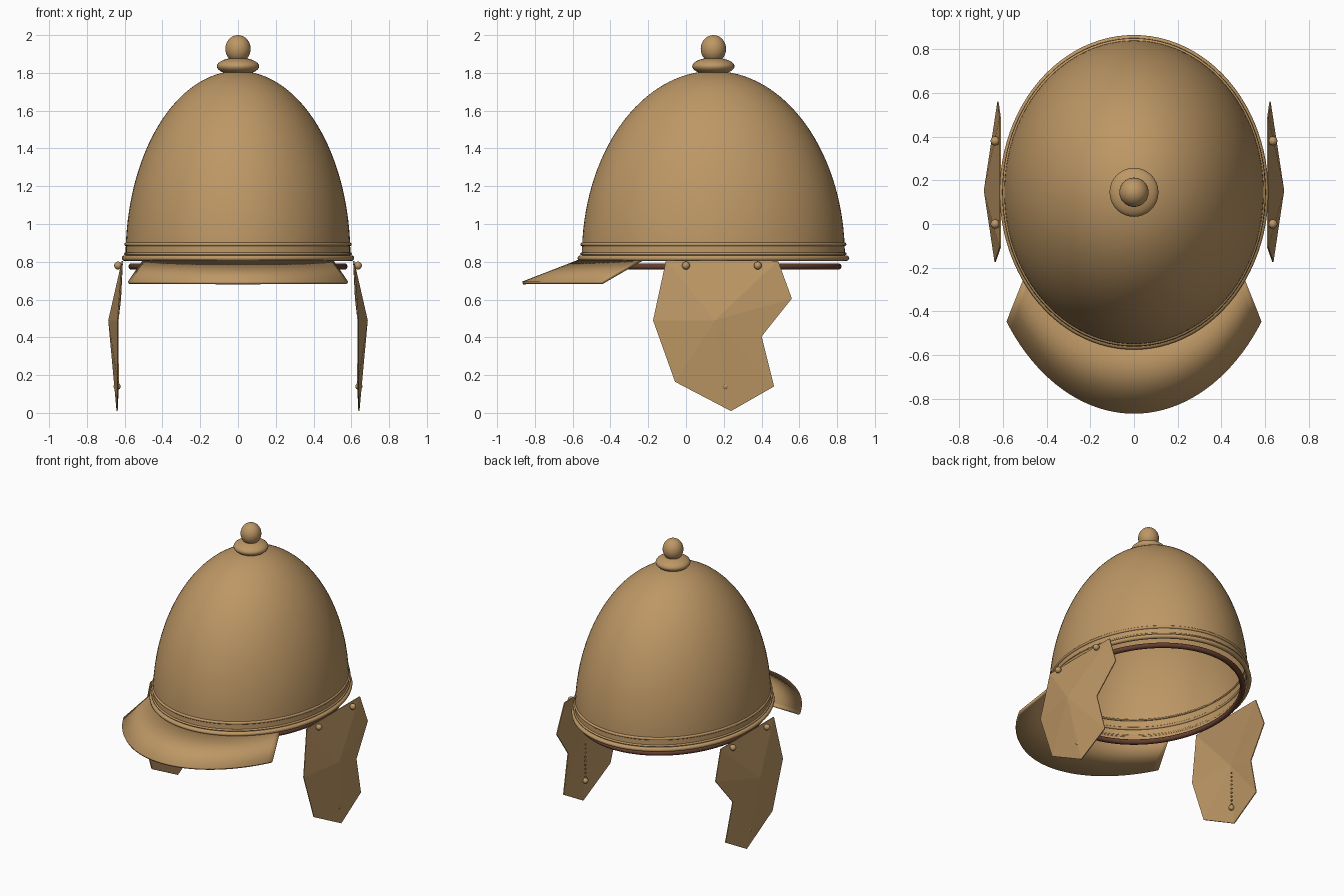
import bpy, bmesh
from math import sin, cos, pi, radians

if "Cube" in bpy.data.objects:
    bpy.data.objects.remove(bpy.data.objects["Cube"])

CY = 0.145      # centre of the bowl front to back
OVAL = 1.17     # bowl length over width


def material(name, colour):
    m = bpy.data.materials.new(name)
    m.use_nodes = True
    m.diffuse_color = (*colour, 1)
    m.node_tree.nodes["Principled BSDF"].inputs["Base Color"].default_value = (*colour, 1)
    return m


bronze = material("bronze", (0.51, 0.31, 0.13))
leather = material("dark leather", (0.13, 0.05, 0.03))


def finish(obj, name, mat=bronze, smooth=True):
    obj.name = name
    obj.data.materials.append(mat)
    if smooth:
        bpy.ops.object.select_all(action="DESELECT")
        obj.select_set(True)
        bpy.context.view_layer.objects.active = obj
        bpy.ops.object.shade_smooth_by_angle(angle=radians(35))
    return obj


def mesh_object(name, verts, faces, thickness, offset=-1, smooth=True):
    mesh = bpy.data.meshes.new(name)
    mesh.from_pydata(verts, [], faces)
    bm = bmesh.new()
    bm.from_mesh(mesh)
    bmesh.ops.recalc_face_normals(bm, faces=bm.faces)
    bm.to_mesh(mesh)
    bm.free()
    obj = bpy.data.objects.new(name, mesh)
    bpy.context.collection.objects.link(obj)
    mod = obj.modifiers.new("thickness", "SOLIDIFY")
    mod.thickness, mod.offset = thickness, offset
    return finish(obj, name, smooth=smooth)


def ring(name, z, major, minor, mat=bronze, tall=1):
    bpy.ops.mesh.primitive_torus_add(major_segments=96, minor_segments=12, location=(0, CY, z),
                                     major_radius=major, minor_radius=minor)
    obj = bpy.context.object
    obj.scale = (1, OVAL, tall)
    return finish(obj, name, mat)


def ball(name, loc, radius, tall=1, segments=16):
    bpy.ops.mesh.primitive_uv_sphere_add(segments=segments, ring_count=segments // 2,
                                         radius=radius, location=loc)
    obj = bpy.context.object
    obj.scale.z = tall
    return finish(obj, name)


# Bowl: half ellipsoid above a short straight skirt, open below
SEG, ROWS = 96, 32
profile = [(0.597, 0.81)]
for i in range(ROWS):
    a = i / ROWS * pi / 2
    profile.append((0.595 * cos(a), 0.83 + 0.98 * sin(a)))
verts = [(r * cos(2 * pi * s / SEG), CY + OVAL * r * sin(2 * pi * s / SEG), z)
         for r, z in profile for s in range(SEG)]
faces = [(k * SEG + s, k * SEG + (s + 1) % SEG, (k + 1) * SEG + (s + 1) % SEG, (k + 1) * SEG + s)
         for k in range(ROWS) for s in range(SEG)]
apex = len(verts)
verts.append((0, CY, 1.81))
faces += [(ROWS * SEG + s, ROWS * SEG + (s + 1) % SEG, apex) for s in range(SEG)]
mesh_object("bowl", verts, faces, 0.004)

# Rim, raised bands and inner leather lining
ring("rim", 0.819, 0.600, 0.015)
ring("lower_band", 0.842, 0.596, 0.007)
ring("upper_band", 0.892, 0.592, 0.010)
ring("fine_band", 0.95, 0.5845, 0.006)
ring("leather_lining", 0.775, 0.563, 0.017, leather)

# Finial on the crown
ball("finial_base", (0, CY, 1.835), 0.112, 0.41, 32)
ball("finial_knob", (0, CY, 1.927), 0.067, 1.09, 32)

# Sloping visor around the front
STEPS = 40
verts, faces = [], []
for i in range(STEPS + 1):
    t = 2 * i / STEPS - 1
    inner, outer = radians(57) * t, radians(54.3) * t
    verts.append((0.59 * sin(inner), CY - 0.69 * cos(inner), 0.812))
    verts.append((0.714 * sin(outer), CY - 1.01 * cos(outer), 0.688))
    if i:
        faces.append((2 * i - 2, 2 * i - 1, 2 * i + 1, 2 * i))
mesh_object("visor", verts, faces, 0.015, 0)

# Faceted cheek guards with rivets and a bead chain inside
outline = [(0.612, -0.106, 0.805), (0.612, 0.487, 0.805), (0.622, 0.56, 0.605),
           (0.645, 0.40, 0.405), (0.634, 0.466, 0.14), (0.64, 0.238, 0.01),
           (0.634, -0.058, 0.165), (0.635, -0.174, 0.49)]
n = len(outline)
for side, sx in (("left", 1), ("right", -1)):
    points = [(sx * x, y, z) for x, y, z in outline + [(0.684, 0.153, 0.49)]]
    mesh_object(side + "_cheek_guard", points, [(i, (i + 1) % n, n) for i in range(n)],
                0.006, 0, smooth=False)
    for label, y in (("front", 0.0), ("back", 0.38)):
        ball(f"{side}_{label}_rivet", (sx * 0.635, y, 0.78), 0.021)
    ball(side + "_lower_rivet", (sx * 0.64, 0.21, 0.14), 0.019)
    for i in range(9):
        ball(f"{side}_chain_bead_{i + 1}", (sx * 0.64, 0.21, 0.165 + 0.029 * i), 0.007, 1, 8)
